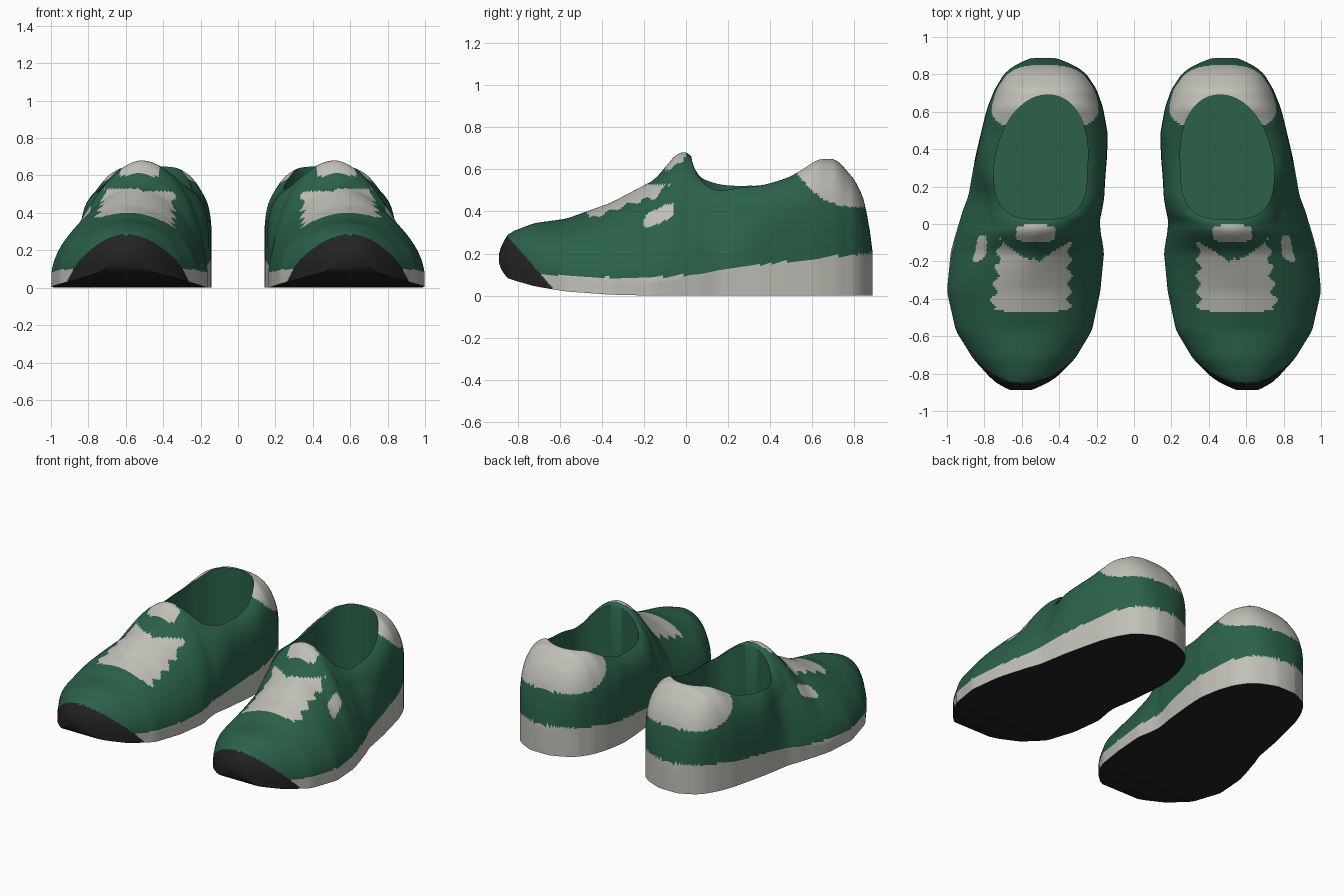
import bpy, bmesh, math
from mathutils import Matrix

if "Cube" in bpy.data.objects:
    bpy.data.objects.remove(bpy.data.objects["Cube"])

def material(name, rgb):
    m = bpy.data.materials.new(name)
    m.diffuse_color = (*rgb, 1)
    m.use_nodes = True
    m.node_tree.nodes["Principled BSDF"].inputs["Base Color"].default_value = m.diffuse_color
    return m

MATS = [material("green_fabric", (0.024, 0.12, 0.068)),
        material("off_white_trim", (0.53, 0.53, 0.48)),
        material("black_rubber", (0.017, 0.017, 0.017))]
GREEN, WHITE, BLACK = 0, 1, 2

# Cross-section stations of one shoe, toe to heel:
# y, inner x, outer x, underside z, top z, dome exponent, z of dome start
STATIONS = [
    (-.888, .55, .66, .155, .20, 2.0, .17),
    (-.865, .49, .715, .09, .275, 2.0, .15),
    (-.825, .42, .765, .075, .305, 2.0, .13),
    (-.72, .315, .86, .045, .345, 2.0, .10),
    (-.57, .225, .953, .02, .365, 2.0, .08),
    (-.36, .18, 1.0, .005, .44, 1.8, .06),
    (-.15, .16, .98, 0, .55, 1.6, .06),
    (-.04, .18, .95, 0, .68, 1.75, .08),
    (.02, .185, .93, 0, .68, 1.85, .10),
    (.06, .18, .92, 0, .60, 2.6, .10),
    (.15, .165, .885, 0, .56, 3.6, .12),
    (.35, .145, .85, 0, .55, 4.0, .15),
    (.48, .14, .82, 0, .585, 3.6, .20),
    (.62, .165, .785, 0, .66, 3.0, .22),
    (.72, .20, .745, 0, .645, 2.8, .25),
    (.81, .26, .69, 0, .54, 2.6, .28),
    (.86, .34, .62, 0, .42, 2.5, .20),
    (.887, .42, .55, 0, .20, 2.5, .10)]
Y0, Y1 = STATIONS[0][0], STATIONS[-1][0]

def lerp_rows(rows, y):
    for a, b in zip(rows, rows[1:]):
        if y <= b[0]:
            t = max(0, (y - a[0]) / (b[0] - a[0]))
            return [p + (q - p) * t for p, q in zip(a, b)]
    return list(rows[-1])

def section(y):
    # linear table, rounded a little at its corners
    w = max(0, min(.018, y - Y0, Y1 - y))
    samples = [lerp_rows(STATIONS, y + d) for d in (-w, 0, w)]
    return [sum(c) / 3 for c in zip(*samples)]

def section_loop(y, n=112, wall=14):
    _, xi, xo, zb, zt, e, zs = section(y)
    c, w = (xi + xo) / 2, (xo - xi) / 2
    tongue = .045 * math.exp(-(y / .2) ** 2)          # top leans inward
    lean = .075 * math.exp(-((y - .08) / .17) ** 2)   # outer wall leans inward
    pts = [(xo, y, zb + (zs - zb) * i / wall) for i in range(wall)]
    for i in range(n + 1):
        a = math.pi * i / n
        co, si = math.cos(a), math.sin(a)
        r = (abs(co) ** e + abs(si) ** e) ** (-1 / e)
        s = r * si
        shift = -tongue * s - lean * min(1, 1.6 * s) * max(0, r * co)
        pts.append((c + w * r * co + shift, y, zs + (zt - zs) * s))
    pts += [(xi, y, zb + (zs - zb) * i / wall) for i in reversed(range(wall))]
    return pts

def loft(name, loops):
    bm = bmesh.new()
    rings = [[bm.verts.new(p) for p in loop] for loop in loops]
    for a, b in zip(rings, rings[1:]):
        for i in range(len(a)):
            j = (i + 1) % len(a)
            bm.faces.new((a[i], a[j], b[j], b[i]))
    bm.faces.new(rings[0])
    bm.faces.new(rings[-1])
    bmesh.ops.recalc_face_normals(bm, faces=bm.faces)
    me = bpy.data.meshes.new(name)
    bm.to_mesh(me)
    bm.free()
    ob = bpy.data.objects.new(name, me)
    bpy.context.collection.objects.link(ob)
    return ob

# Foot opening in plan: squarish in front, round at the heel
OPEN_Y, FRONT, BACK = .30, .275, .39

def opening_loop(z, n=72):
    pts = []
    for i in range(n):
        a = math.tau * i / n
        co, si = math.cos(a), math.sin(a)
        e, ry = (2.1, BACK) if si > 0 else (3.0, FRONT)
        r = (abs(co) ** e + abs(si) ** e) ** (-1 / e)
        pts.append((.5 + .25 * r * co - .04 * max(0, r * si), OPEN_Y + ry * r * si, z))
    return pts

def in_opening(x, y):
    v = y - OPEN_Y
    e, ry = (2.1, BACK) if v > 0 else (3.0, FRONT)
    u = (x - .5 + .04 * max(0, v / ry)) / .25
    return abs(u) ** e + abs(v / ry) ** e < 1.0

SOLE_TOP = [(-.9, .12), (-.7, .10), (-.3, .085), (-.1, .09), (.1, .11),
            (.3, .14), (.5, .165), (.7, .187), (.9, .20)]

def colour(x, y, z, nz):
    if nz < -.8 and z < .15:                                  # outsole
        return BLACK
    if y < -.62 - (z - .02) * .87:                            # toe bumper
        return BLACK
    if in_opening(x, y):                                      # lining
        return GREEN
    if z < lerp_rows(SOLE_TOP, y)[1]:                         # midsole band
        return WHITE
    if y > .5 and z > .42 + .16 * (max(0, .86 - y) / .33) ** 3:   # heel patch
        return WHITE
    if (abs((x - .525) / .105) ** 4 + abs((y + .05) / .045) ** 4 < 1 and z > .55):   # tongue tab
        return WHITE
    wave = .015 * math.sin(y * math.tau / .085)               # scalloped lace panel
    low = -.475 + .5 * (x - .55) ** 2
    if (.345 + wave < x < .715 - .12 * (y + .1) + wave and z < .53
            and low < y < -.2 + .65 * abs(x - .51)):
        return WHITE
    if (x > .7 and abs((y + .13) / .068) ** 4
            + abs((z - .38 - .45 * (y + .13)) / .036) ** 4 < 1):   # side tab
        return WHITE
    return GREEN

# Shoe body: lofted toe to heel, stations closer together at both ends
N = 190
ys = []
for k in range(N + 1):
    t = k / N
    s = .5 - .5 * math.cos(math.pi * t)
    ys.append(Y0 + (Y1 - Y0) * (.5 * t + .5 * s))
shoe = loft("shoe_right", [section_loop(y) for y in ys])

# Hollow out the foot opening
cutter = loft("opening_cutter", [opening_loop(.2), opening_loop(1.0)])
cutter.hide_render = True
mod = shoe.modifiers.new("opening", 'BOOLEAN')
mod.operation, mod.object, mod.solver = 'DIFFERENCE', cutter, 'EXACT'
dg = bpy.context.evaluated_depsgraph_get()
mesh = bpy.data.meshes.new_from_object(shoe.evaluated_get(dg))
shoe.modifiers.clear()
shoe.data = mesh
bpy.data.objects.remove(cutter)

# Colour the panels
mesh.materials.clear()
for m in MATS:
    mesh.materials.append(m)
for p in mesh.polygons:
    p.material_index = colour(*p.center, p.normal.z)

# Mirrored left shoe
left_mesh = mesh.copy()
left_mesh.transform(Matrix.Scale(-1, 4, (1, 0, 0)))
left_mesh.flip_normals()
left = bpy.data.objects.new("shoe_left", left_mesh)
bpy.context.collection.objects.link(left)

for ob in (shoe, left):
    ob.select_set(True)
bpy.context.view_layer.objects.active = shoe
bpy.ops.object.shade_smooth_by_angle(angle=math.radians(40))
